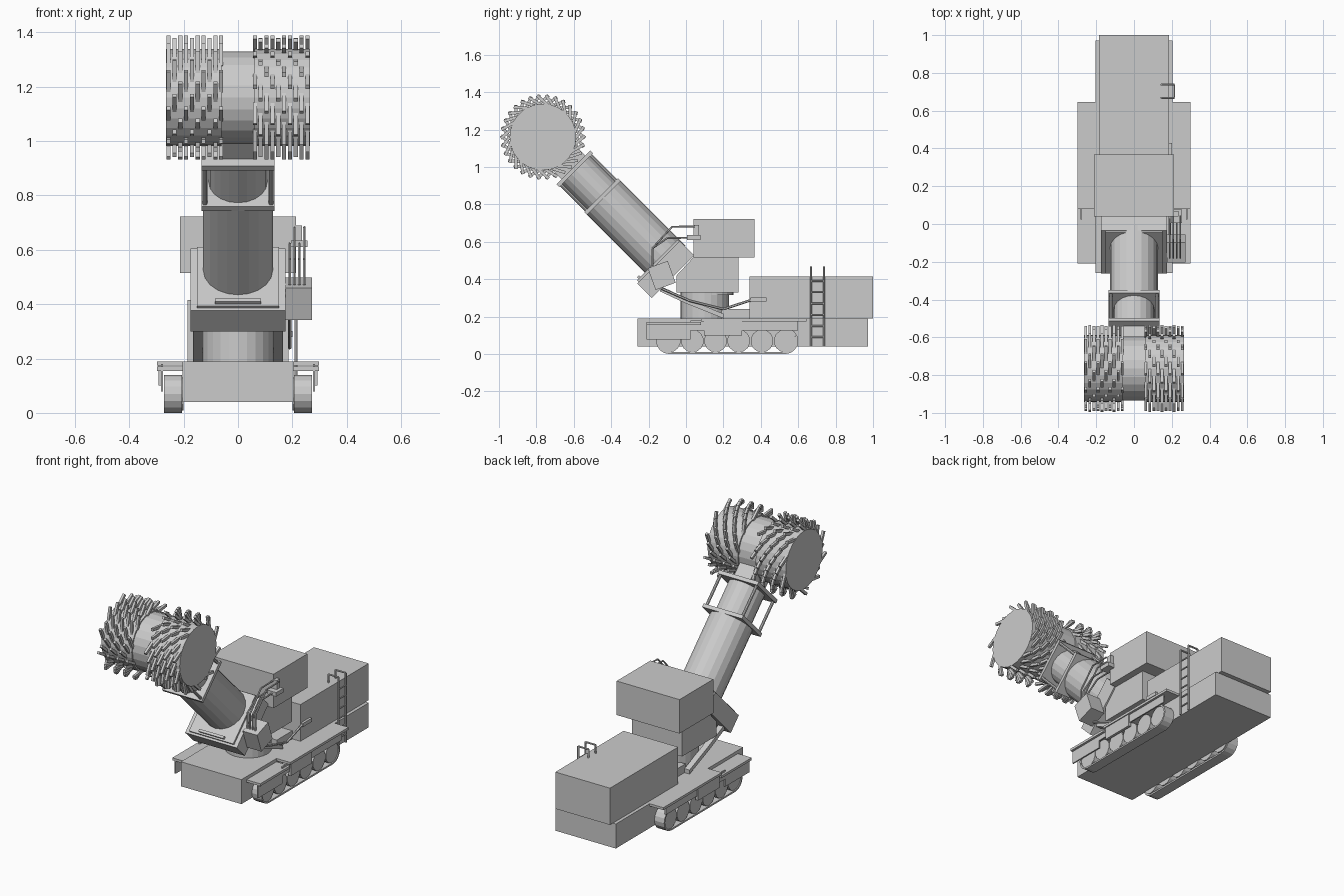
import bpy, bmesh, math
from mathutils import Matrix, Vector

if "Cube" in bpy.data.objects:
    bpy.data.objects.remove(bpy.data.objects["Cube"])

grey = bpy.data.materials.new("machine_grey")
grey.diffuse_color = (0.6, 0.6, 0.6, 1)
grey.use_nodes = True
grey.node_tree.nodes["Principled BSDF"].inputs["Base Color"].default_value = grey.diffuse_color


def finish(name, bm, M=None, smooth=False):
    if M:
        bm.transform(M)
    bmesh.ops.recalc_face_normals(bm, faces=bm.faces)
    me = bpy.data.meshes.new(name)
    bm.to_mesh(me)
    bm.free()
    me.materials.append(grey)
    ob = bpy.data.objects.new(name, me)
    bpy.context.collection.objects.link(ob)
    return ob


def add_box(bm, x, y, z, M=Matrix()):
    c = Vector(((x[0] + x[1]) / 2, (y[0] + y[1]) / 2, (z[0] + z[1]) / 2))
    s = Matrix.Diagonal((x[1] - x[0], y[1] - y[0], z[1] - z[0], 1))
    bmesh.ops.create_cube(bm, size=1, matrix=M @ Matrix.Translation(c) @ s)


def box(name, x, y, z, M=None):
    bm = bmesh.new()
    add_box(bm, x, y, z)
    return finish(name, bm, M)


def add_rod(bm, a, b, r, n=6, M=Matrix()):
    a, b = Vector(a), Vector(b)
    d = b - a
    T = Matrix.Translation((a + b) / 2) @ d.to_track_quat('Z', 'Y').to_matrix().to_4x4()
    bmesh.ops.create_cone(bm, cap_ends=True, segments=n, radius1=r, radius2=r,
                          depth=d.length, matrix=M @ T)


def rod(name, a, b, r, n, M=None):
    bm = bmesh.new()
    add_rod(bm, a, b, r, n)
    return finish(name, bm, M)


def add_path(bm, pts, r, n=6):
    for a, b in zip(pts, pts[1:]):
        add_rod(bm, a, b, r, n)


def prism(name, x0, x1, pts):
    """Extrude a closed (y, z) outline along x."""
    bm = bmesh.new()
    f = bm.faces.new([bm.verts.new((x0, y, z)) for y, z in pts])
    ext = bmesh.ops.extrude_face_region(bm, geom=[f])
    vs = [v for v in ext['geom'] if isinstance(v, bmesh.types.BMVert)]
    bmesh.ops.translate(bm, verts=vs, vec=(x1 - x0, 0, 0))
    return finish(name, bm)


# Hull, rear engine house and deck step
box("hull", (-.205, .205), (-.26, .972), (.04, .19))
box("engine_house", (-.185, .185), (.34, 1.0), (.19, .415))
box("deck_step", (-.13, .13), (.19, .34), (.19, .24))

# Tracks, rollers, fenders and skirts on both sides
for s, side in ((1, "right"), (-1, "left")):
    def sx(a, b):
        return tuple(sorted((s * a, s * b)))

    def stadium(r, grow=0):
        pts = []
        for yc, start in ((.53, -90), (-.09, 90)):
            for i in range(9):
                a = math.radians(start + i * 22.5)
                pts.append((yc + r * math.cos(a), .07 + r * math.sin(a)))
        return pts
    outer, inner = stadium(.07), stadium(.06)
    bm = bmesh.new()
    rings = [[bm.verts.new((x, y, z)) for y, z in o]
             for o, x in ((outer, s * .206), (outer, s * .272), (inner, s * .272), (inner, s * .206))]
    for k in range(4):
        A, B = rings[k], rings[(k + 1) % 4]
        for i in range(18):
            j = (i + 1) % 18
            bm.faces.new((A[i], A[j], B[j], B[i]))
    finish("track_belt_" + side, bm)
    bm = bmesh.new()
    for i in range(6):
        y = -.09 + i * .124
        add_rod(bm, (s * .2, y, .07), (s * .266, y, .07), .061, 14)
    finish("track_rollers_" + side, bm)
    box("front_fender_" + side, sx(.2, .298), (-.21, .08), (.155, .17))
    box("rear_fender_" + side, sx(.2, .298), (.08, .645), (.175, .19))
    box("front_skirt_" + side, sx(.276, .284), (-.21, .025), (.078, .16))
    box("middle_skirt_" + side, sx(.276, .292), (.095, .3), (.1, .18))
    box("rear_skirt_" + side, sx(.276, .284), (.025, .6), (.125, .18))
    # Sloped brace from deck to boom mount
    prism("boom_brace_" + side, s * .13, s * .165,
          [(.2, .19), (.2, .215), (.02, .29), (-.13, .36), (-.14, .335), (.0, .27)])

# Slewing ring and house
rod("turntable", (0, .1, .19), (0, .1, .33), .13, 24)
rod("turntable_plate", (0, .13, .315), (0, .13, .345), .125, 24)
prism("lower_house", -.17, .17,
      [(-.05, .33), (.28, .33), (.28, .517), (.04, .517), (-.05, .42)])
box("upper_house", (-.213, .213), (.04, .367), (.515, .723))

# Boom, built along its own axis with the drum centre as origin
BOOM = Matrix.Translation((0, -.765, 1.16)) @ Matrix.Rotation(math.radians(45), 4, 'X')
box("boom_mount", (-.175, .175), (-.198, .125), (-1.02, -.91), BOOM)
box("boom_mount_face", (-.15, .15), (-.185, .12), (-.912, -.898), BOOM)
box("boom_mount_step", (-.085, .085), (-.175, -.16), (-.9, -.885), BOOM)
rod("boom_tube", (0, 0, -.95), (0, 0, -.45), .128, 20, BOOM)
rod("boom_neck", (0, 0, -.45), (0, 0, -.235), .108, 20, BOOM)
box("drum_link", (-.055, .055), (-.09, .09), (-.25, -.1), BOOM)
for i, d in enumerate((.24, .45)):
    box("boom_collar_%d" % i, (-.135, .135), (-.128, .128), (-d - .011, -d + .011), BOOM)
bm = bmesh.new()
for x in (-.122, .122):
    for y in (-.112, .112):
        add_rod(bm, (x, y, -.45), (x, y, -.24), .009, 8)
finish("collar_posts", bm, BOOM)

# Cutting drum with helical rows of slanted picks
C = Matrix.Translation((0, -.765, 1.16))
rod("drum_core", (-.2, 0, 0), (.2, 0, 0), .17, 24, C)
for s, side in ((1, "right"), (-1, "left")):
    rod("drum_end_" + side, (s * .06, 0, 0), (s * .265, 0, 0), .178, 28, C)
    bm = bmesh.new()
    for col in range(10):
        x = s * (.062 + col * .0215)
        for k in range(10):
            a = math.radians(k * 36 + col * 12)
            M = (Matrix.Rotation(a, 4, 'X') @ Matrix.Translation((x, 0, .194))
                 @ Matrix.Rotation(math.radians(s * 48), 4, 'X'))
            add_box(bm, (-.0075, .0075), (-.008, .008), (-.042, .042), M)
    finish("drum_picks_" + side, bm, C)

# Tilted operator cabin on the right
T = Matrix.Translation((0, -.13, .42)) @ Matrix.Rotation(math.radians(20), 4, 'X')
box("operator_cabin", (.175, .273), (-.057, .057), (-.062, .062), T)

# Hoses from cabin to house, with their junction box
bm = bmesh.new()
for i in range(4):
    x = .19 + i * .018
    top = [(-.075, .68), (.045, .682)] if i % 2 else [(-.1, .62), (.03, .622)]
    add_path(bm, [(x, y, z) for y, z in [(-.18, .47), (-.18, .565)] + top], .005)
finish("hoses", bm)
box("hose_junction", (.195, .255), (.005, .078), (.61, .635))
box("hose_bracket", (.165, .235), (.04, .07), (.61, .69))

# Side cylinder and its sleeve
bm = bmesh.new()
add_path(bm, [(.19, -.13, .35), (.19, .02, .285), (.19, .2, .24), (.19, .36, .292)], .007)
finish("side_pipe", bm)
box("pipe_sleeve", (.178, .2), (.345, .43), (.28, .302))

# Ladder with hooked hand rails
bm = bmesh.new()
for y in (.668, .738):
    add_path(bm, [(.213, y, .04), (.213, y, .465), (.145, y, .465), (.145, y, .41)], .006)
for i in range(6):
    z = .09 + i * .06
    add_rod(bm, (.213, .668, z), (.213, .738, z), .005)
finish("ladder", bm)
